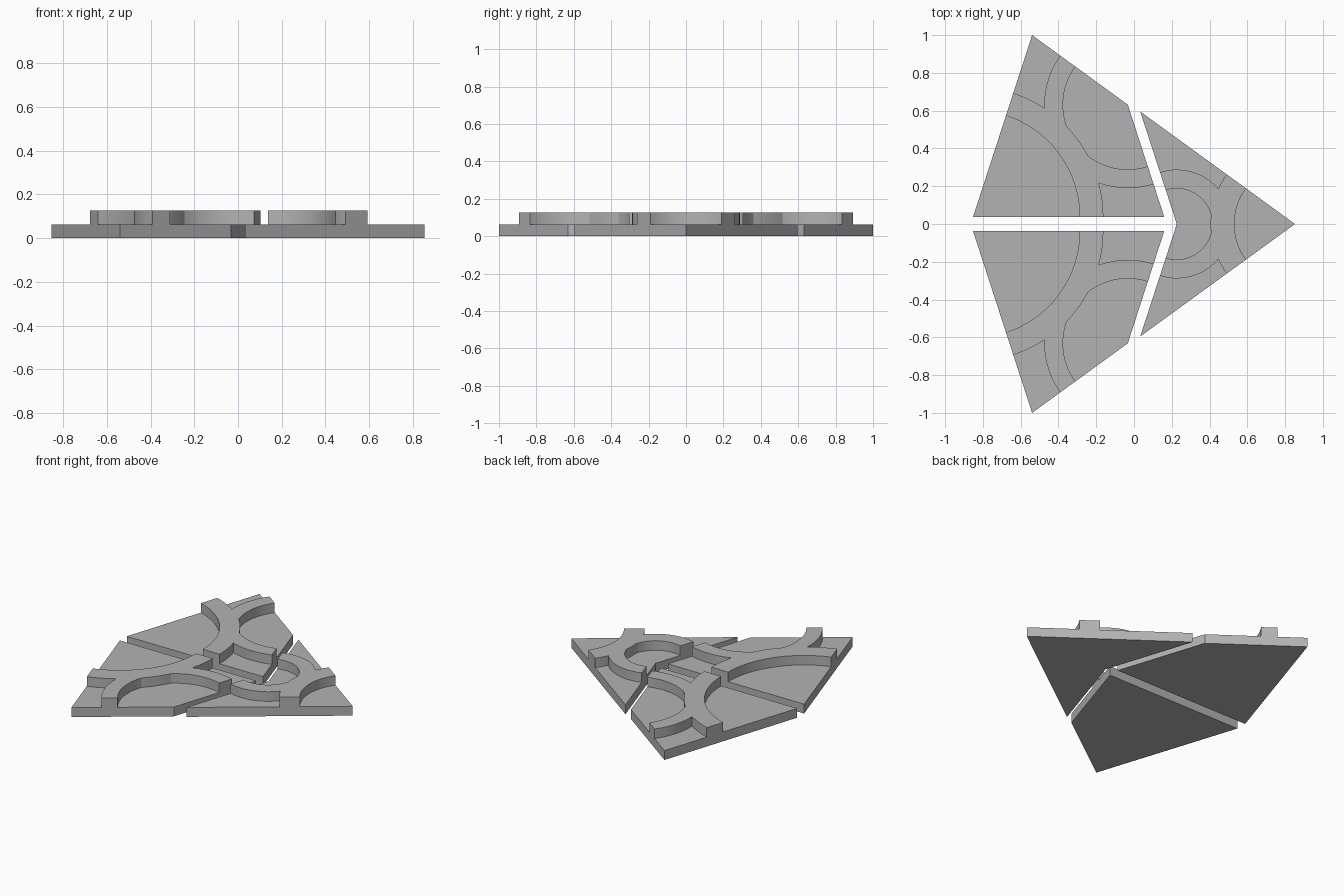
import bpy, bmesh, math
from mathutils import Matrix, Vector

cube = bpy.data.objects.get("Cube")
if cube:
    bpy.data.objects.remove(cube, do_unlink=True)

LONG = 1.013                              # long tile edge
SHORT = LONG * 2 / (1 + math.sqrt(5))     # short tile edge
BASE, RIDGE = 0.063, 0.064                # slab and ridge thickness
TIP_HALF = math.radians(36)

grey = bpy.data.materials.new("plain grey")
grey.use_nodes = True
colour = (0.45, 0.45, 0.45, 1)
grey.diffuse_color = colour
grey.node_tree.nodes["Principled BSDF"].inputs["Base Color"].default_value = colour


def steps(a, b, n=16):
    return [a + (b - a) * i / n for i in range(n + 1)]


def corner_angle(near, far, dist):
    """Angle at the near circle's centre to where two circles cross."""
    return math.acos((dist**2 + near**2 - far**2) / (2 * dist * near))


def make_tile(name, dist, hub_half, tip_in, tip_out, hub_in, hub_out, location, turn):
    """Tile with its tip at the origin, its hub corner at x = dist, and two ridges."""
    def tip_arc(r, a, b):
        return [(r * math.cos(t), r * math.sin(t)) for t in steps(a, b)]

    def hub_arc(r, a, b):
        return [(dist - r * math.cos(t), r * math.sin(t)) for t in steps(a, b)]

    cross_out = corner_angle(tip_out, hub_out, dist)
    cross_in = corner_angle(tip_out, hub_in, dist)
    inner = tip_arc(tip_in, 0, TIP_HALF)
    outer = (tip_arc(tip_out, TIP_HALF, cross_out)
             + hub_arc(hub_out, corner_angle(hub_out, tip_out, dist), hub_half))
    hollow = (tip_arc(tip_out, 0, cross_in)
              + hub_arc(hub_in, corner_angle(hub_in, tip_out, dist), hub_half))
    wing = (LONG * math.cos(TIP_HALF), LONG * math.sin(TIP_HALF))
    regions = [[(0, 0)] + inner, outer + [wing], hollow + [(dist, 0)],
               inner + outer + hollow[::-1]]

    # Flat regions of both halves, sharing their corners
    bm = bmesh.new()
    verts = {}

    def vert(x, y):
        key = (round(x, 5), round(y, 5))
        if key not in verts:
            verts[key] = bm.verts.new((x, y, BASE))
        return verts[key]

    ridge = []
    for side in (1, -1):
        for region in regions:
            loop = list(dict.fromkeys(vert(x, side * y) for x, y in region))
            face = bm.faces.new(loop[::side])
            if region is regions[-1]:
                ridge.append(face)

    # Slab below, ridge above
    def extrude(faces, height, keep):
        result = bmesh.ops.extrude_face_region(bm, geom=faces, use_keep_orig=keep)
        moved = [g for g in result["geom"] if isinstance(g, bmesh.types.BMVert)]
        bmesh.ops.translate(bm, verts=moved, vec=(0, 0, height))

    extrude(list(bm.faces), -BASE, True)
    extrude(ridge, RIDGE, True)
    bmesh.ops.delete(bm, geom=ridge, context="FACES_ONLY")
    bmesh.ops.dissolve_limit(bm, angle_limit=0.005, verts=bm.verts[:], edges=bm.edges[:])
    bmesh.ops.recalc_face_normals(bm, faces=bm.faces[:])
    bm.transform(Matrix.Translation(Vector(location)) @ Matrix.Rotation(turn, 4, "Z"))

    mesh = bpy.data.meshes.new(name)
    bm.to_mesh(mesh)
    bm.free()
    mesh.materials.append(grey)
    obj = bpy.data.objects.new(name, mesh)
    bpy.context.collection.objects.link(obj)
    bpy.ops.object.select_all(action="DESELECT")
    obj.select_set(True)
    bpy.context.view_layer.objects.active = obj
    bpy.ops.object.shade_smooth_by_angle(angle=math.radians(25))


# Two kite tiles and one dart tile
for name, side in (("back_kite_tile", 1), ("front_kite_tile", -1)):
    make_tile(name, LONG, 2 * TIP_HALF, 0.565, 0.69, 0.343, 0.442,
              (-0.8525, side * 0.0365, 0), side * TIP_HALF)
make_tile("dart_tile", SHORT, 3 * TIP_HALF, 0.321, 0.447, 0.188, 0.288,
          (0.8525, 0, 0), math.pi)
